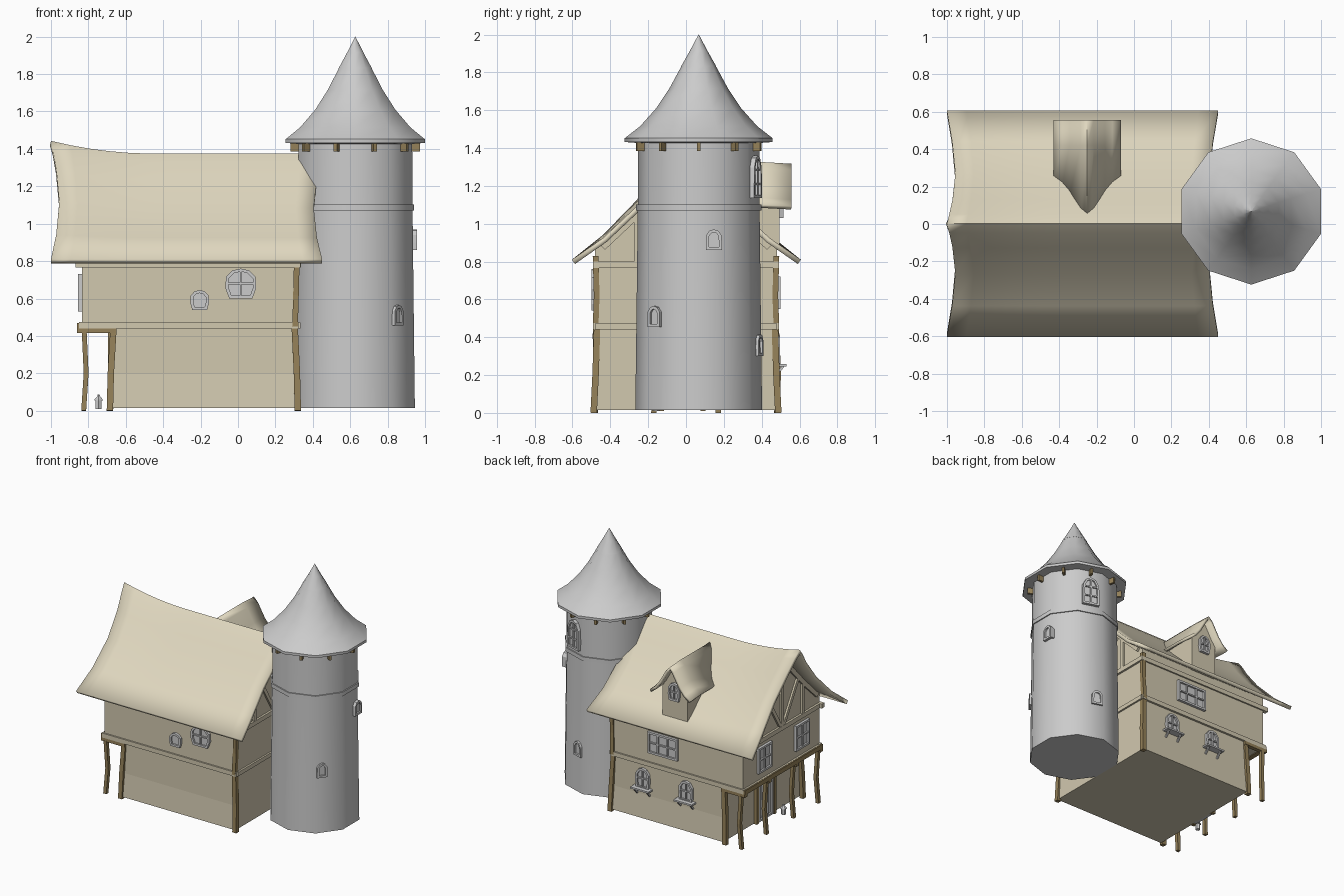
import bpy, bmesh, math
from mathutils import Vector, Matrix

if "Cube" in bpy.data.objects:
    bpy.data.objects.remove(bpy.data.objects["Cube"])

def mat(name, c):
    m = bpy.data.materials.new(name)
    m.diffuse_color = (*c, 1)
    m.use_nodes = True
    m.node_tree.nodes["Principled BSDF"].inputs["Base Color"].default_value = m.diffuse_color
    return m
CREAM = mat("cream", (0.74, 0.68, 0.52))
WALL = mat("plaster", (0.64, 0.58, 0.43))
WOOD = mat("timber", (0.30, 0.22, 0.10))

def finish(name, bm, m=None, smooth=None):
    bmesh.ops.recalc_face_normals(bm, faces=bm.faces)
    me = bpy.data.meshes.new(name)
    bm.to_mesh(me)
    bm.free()
    if m:
        me.materials.append(m)
    if smooth:
        me.shade_smooth()
        me.set_sharp_from_angle(angle=math.radians(smooth))
    ob = bpy.data.objects.new(name, me)
    bpy.context.collection.objects.link(ob)
    return ob

def box(name, x0, x1, y0, y1, z0, z1, m=None):
    return prism(name, [(y0, z0), (y1, z0), (y1, z1), (y0, z1)], 'x', x0, x1, m)

def prism(name, pts, axis, a, b, m=None):
    """Extrude a 2D outline, (y,z) along x or (x,z) along y."""
    bm = bmesh.new()
    loops = [[bm.verts.new((k, p, q) if axis == 'x' else (p, k, q)) for p, q in pts] for k in (a, b)]
    bm.faces.new(loops[0])
    bm.faces.new(loops[1])
    skin(bm, loops)
    return finish(name, bm, m)

def skin(bm, loops, closed=True):
    n = len(loops[0])
    for A, B in zip(loops, loops[1:]):
        for i in range(n if closed else n - 1):
            j = (i + 1) % n
            bm.faces.new((A[i], A[j], B[j], B[i]))

def timber(name, pts, w=0.03, d=0.03, m=WOOD):
    """Square bar swept through points (w along x, d across)."""
    P = [Vector(p) for p in pts]
    bm, loops, u = bmesh.new(), [], Vector((1, 0, 0))
    for i, p in enumerate(P):
        t = P[min(i + 1, len(P) - 1)] - P[max(i - 1, 0)]
        v = t.cross(u).normalized()
        loops.append([bm.verts.new(p + u * a * w / 2 + v * b * d / 2)
                      for a, b in ((-1, -1), (1, -1), (1, 1), (-1, 1))])
    skin(bm, loops)
    bm.faces.new(loops[0])
    bm.faces.new(loops[-1])
    return finish(name, bm, m)

def lathe(name, prof, c, n=10, m=None, smooth=None):
    bm, loops = bmesh.new(), []
    for r, z in prof:
        loops.append([bm.verts.new((c[0] + r * math.cos(math.pi / 2 + i * 2 * math.pi / n),
                                    c[1] + r * math.sin(math.pi / 2 + i * 2 * math.pi / n), z)) for i in range(n)])
    skin(bm, loops)
    bm.faces.new(loops[0])
    bm.faces.new(loops[-1])
    return finish(name, bm, m, smooth)

def sheet(name, rows, thick, m, smooth=40):
    """Grid surface with normals up, thickened downward."""
    bm = bmesh.new()
    skin(bm, [[bm.verts.new(p) for p in r] for r in rows], closed=False)
    ob = finish(name, bm, m, smooth)
    if ob.data.polygons[0].normal.z < 0:
        ob.data.flip_normals()
    s = ob.modifiers.new("thickness", 'SOLIDIFY')
    s.thickness, s.offset = thick, -1
    return ob

ARCH = [(0.5, 0.35), (0.48, 0.72), (0.27, 0.94), (0, 1), (-0.27, 0.94), (-0.48, 0.72), (-0.5, 0.35)]

def window(name, pos, ang, w, h, base=1.0, rect=False, bars=(1, 1), depth=0.02):
    """Pane, frame and glazing bars; pos = bottom centre, ang = facing direction in degrees."""
    shape = [(-.5, 0), (.5, 0), (.5, 1), (-.5, 1)] if rect else [(-base / 2, 0), (base / 2, 0)] + ARCH
    out = [(x * w, z * h) for x, z in shape]
    k, f = h / 2, 0.016
    inn = [(x * (1 - 2 * f / w), k + (z - k) * (1 - 2 * f / h)) for x, z in out]
    bm = bmesh.new()
    mk = lambda P, y: [bm.verts.new((x, y, z)) for x, z in P]
    rings = [mk(out, 0.02), mk(out, -depth), mk(inn, -depth), mk(inn, -depth * 0.3)]
    skin(bm, rings)
    bm.faces.new(rings[3])
    bm.faces.new(rings[0])
    def bar(x, z, sx, sz):
        bmesh.ops.create_cube(bm, size=1, matrix=Matrix.Translation((x, -depth * 0.4, z)) @ Matrix.Diagonal((sx, depth, sz, 1)))
    for i in range(bars[0]):
        bar(w * ((i + 1) / (bars[0] + 1) - 0.5), k, 0.01, h - f)
    for i in range(bars[1]):
        bar(0, h * (i + 1) / (bars[1] + 1), w - f, 0.01)
    ob = finish(name, bm)
    ob.location = pos
    ob.rotation_euler.z = math.radians(ang + 90)

# main roof: flared slopes, ridge lifting at the left end
PROF = [(0.0, 1.375), (0.05, 1.33), (0.13, 1.235), (0.27, 1.085), (0.44, 0.925), (0.605, 0.81)]
FULL = [(-y, z) for y, z in PROF[:0:-1]] + PROF
rows = []
for i in range(15):
    s, row = i / 14 * 2 - 1, []
    for y, z in FULL:
        t = abs(y) / 0.605
        x = -0.275 + s * (0.725 - 0.045 * math.sin(math.pi * min(1, t * 1.08)) ** 1.0)
        lift = 0.068 * max(0, (-0.45 - x) / 0.55) ** 2 * (1 - t)
        row.append((x, y + 0.002, z + lift))
    rows.append(row)
sheet("main_roof", rows, 0.028, CREAM)

# house walls
gable = [(y, z - 0.03) for y, z in FULL if abs(y) < 0.46]
prism("upper_walls", [(-0.48, 0.44), (-0.48, 0.87)] + gable + [(0.48, 0.87), (0.48, 0.44)], 'x', -0.835, 0.32, WALL)
prism("lower_walls", [(-0.49, 0.015), (-0.475, 0.2), (-0.475, 0.45), (0.475, 0.45), (0.475, 0.2), (0.49, 0.015)],
      'x', -0.67, 0.32, WALL)
for s in (-1, 1):
    y0, y1 = sorted((s * 0.46, s * 0.492))
    box("storey_belt", -0.85, 0.325, y0, y1, 0.44, 0.475, WALL)
    box("wall_plate", -0.87, 0.335, y0, y1, 0.765, 0.8, WALL)
    box("overhang_beam", -0.86, -0.65, y0, y1, 0.415, 0.442, WOOD)
    # corner and porch posts, slightly crooked
    timber("right_post_low", [(0.32, s * 0.488, 0), (0.315, s * 0.478, 0.2), (0.303, s * 0.47, 0.45)], 0.034, 0.034)
    timber("right_post_high", [(0.305, s * 0.478, 0.45), (0.31, s * 0.472, 0.62), (0.315, s * 0.478, 0.83)], 0.03, 0.03)
    timber("left_post", [(-0.685, s * 0.485, 0), (-0.68, s * 0.478, 0.2), (-0.667, s * 0.47, 0.42)], 0.034, 0.034)
for y in (-0.48, -0.17, 0.17, 0.48):
    timber("porch_post", [(-0.825, y, 0), (-0.812, y + 0.008, 0.2), (-0.822, y, 0.42)], 0.026, 0.028)
    if abs(y) < 0.4:
        box("overhang_joist", -0.86, -0.65, y - 0.015, y + 0.015, 0.415, 0.442, WOOD)
box("overhang_sill", -0.86, -0.82, -0.49, 0.49, 0.435, 0.47, WOOD)

# gable framing at both ends
for x in (-0.838, 0.322):
    box("gable_tie", x - 0.014, x + 0.014, -0.48, 0.48, 0.765, 0.8, WALL)
    box("gable_belt", x - 0.012, x + 0.012, -0.48, 0.48, 0.44, 0.472, WALL)
    timber("king_post", [(x, 0, 0.79), (x, 0, 1.33)], 0.026, 0.03, WALL)
    for s in (-1, 1):
        timber("rafter", [(x, s * y, z - 0.05) for y, z in PROF[1:5]], 0.03, 0.035, WALL)
        timber("gable_brace", [(x, s * 0.02, 0.8), (x, s * 0.2, 1.1)], 0.024, 0.028, WALL)
        timber("gable_stud", [(x, s * 0.26, 0.79), (x, s * 0.26, 1.05)], 0.024, 0.028, WALL)

# dormer on the back slope
def roof_y(z):
    for (y0, z0), (y1, z1) in zip(PROF, PROF[1:]):
        if z1 <= z <= z0:
            return y0 + (z0 - z) / (z0 - z1) * (y1 - y0)
half = [(0.0, 1.325), (0.035, 1.29), (0.095, 1.185), (0.135, 1.135), (0.18, 1.1)]
dorm = [(-x, z) for x, z in half[:0:-1]] + half
sheet("dormer_roof", [[(x - 0.25, roof_y(z) - 0.03, z) for x, z in dorm],
                      [(x - 0.25, 0.42, z) for x, z in dorm],
                      [(x - 0.25, 0.557, z - 0.008) for x, z in dorm]], 0.022, CREAM)
prism("dormer_walls", [(-0.36, 0.86), (-0.14, 0.86), (-0.14, 1.12), (-0.25, 1.3), (-0.36, 1.12)], 'y', 0.2, 0.495, WALL)
window("dormer_window", (-0.25, 0.495, 1.03), 90, 0.1, 0.14, 0.8)

# house windows and door
window("front_window", (0.015, -0.48, 0.6), -90, 0.165, 0.16, 0.75)
window("front_small_window", (-0.205, -0.48, 0.54), -90, 0.1, 0.105, 0.8, bars=(0, 0))
window("back_wide_window", (-0.14, 0.48, 0.55), 90, 0.26, 0.17, rect=True, bars=(2, 1))
for x in (0.04, -0.34):
    window("back_window", (x, 0.476, 0.25), 90, 0.12, 0.16, 0.9)
    box("flower_shelf", x - 0.08, x + 0.08, 0.47, 0.53, 0.245, 0.258)
    for s in (-1, 1):
        timber("shelf_bracket", [(x + s * 0.055, 0.475, 0.2), (x + s * 0.055, 0.515, 0.247)], 0.012, 0.012, None)
for y in (0.22, -0.25):
    window("gable_window", (-0.835, y, 0.53), 180, 0.17, 0.2, rect=True, bars=(1, 1))
window("door", (-0.67, -0.02, 0.015), 180, 0.18, 0.35, rect=True, bars=(2, 0))
for y in (-0.13, 0.09):
    timber("door_post", [(-0.68, y, 0.01), (-0.68, y, 0.42)], 0.028, 0.025)

# lantern under the porch
L = (-0.745, -0.16)
lathe("lantern_body", [(0.018, 0.01), (0.018, 0.055)], L, 6)
lathe("lantern_cap", [(0.026, 0.055), (0.024, 0.062), (0.008, 0.078), (0.006, 0.088)], L, 6)

# round tower with ten sides
C = (0.627, 0.067)
lathe("tower_wall", [(0.335, 0.015), (0.329, 0.5), (0.322, 1.08), (0.32, 1.44)], C, smooth=50)
lathe("tower_band", [(0.31, 1.07), (0.331, 1.07), (0.331, 1.102), (0.31, 1.102)], C, smooth=50)
lathe("tower_roof", [(0.30, 1.425), (0.391, 1.432), (0.391, 1.452), (0.31, 1.515), (0.225, 1.61),
                     (0.155, 1.715), (0.09, 1.835)], C, smooth=50)
lathe("tower_roof_cap", [(0.094, 1.83), (0.046, 1.915), (0.001, 2.0)], C, smooth=50)
for i in range(10):
    a = math.radians(18 * 4 + 36 * i)
    b = box("eave_bracket", 0, 0.05, -0.009, 0.009, 0, 0.045, WOOD)
    b.location = (C[0] + 0.295 * math.cos(a), C[1] + 0.295 * math.sin(a), 1.385)
    b.rotation_euler.z = a

def tower_window(name, ang, off, z, w, h, bars):
    a, r = math.radians(ang), 0.312
    window(name, (C[0] + r * math.cos(a) - off * math.sin(a), C[1] + r * math.sin(a) + off * math.cos(a), z),
           ang, w, h, bars=bars, depth=0.018)
tower_window("tower_window_low", -36, -0.055, 0.455, 0.08, 0.11, (0, 0))
tower_window("tower_window_mid", 0, 0.08, 0.86, 0.085, 0.11, (0, 0))
tower_window("tower_window_back", 72, 0.05, 0.3, 0.085, 0.115, (0, 0))
tower_window("tower_window_top", 72, 0.0, 1.135, 0.13, 0.225, (1, 2))
